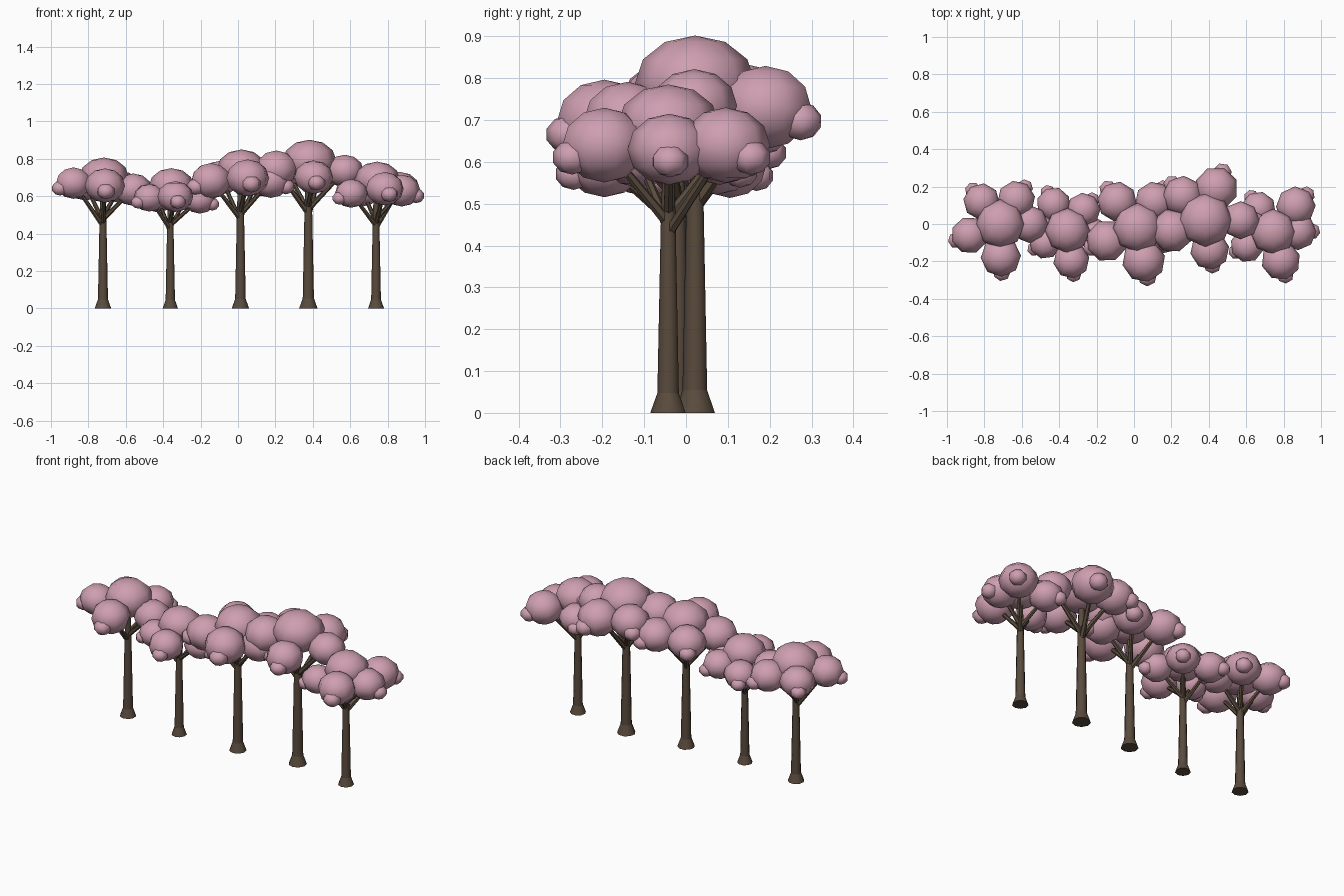
import bpy, bmesh, math
from mathutils import Matrix, Vector

if "Cube" in bpy.data.objects:
    bpy.data.objects.remove(bpy.data.objects["Cube"])


def material(name, rgb):
    m = bpy.data.materials.new(name)
    m.diffuse_color = (*rgb, 1)
    m.use_nodes = True
    m.node_tree.nodes["Principled BSDF"].inputs["Base Color"].default_value = m.diffuse_color
    return m


PINK = material("blossom pink", (0.62, 0.345, 0.435))
BARK = material("bark brown", (0.10, 0.069, 0.046))


def finish(bm, name, mat, angle):
    me = bpy.data.meshes.new(name)
    bm.normal_update()
    for f in bm.faces:
        f.smooth = True
    for e in bm.edges:
        e.smooth = e.calc_face_angle(0) < angle
    bm.to_mesh(me)
    bm.free()
    me.materials.append(mat)
    ob = bpy.data.objects.new(name, me)
    bpy.context.collection.objects.link(ob)


def blob(bm, centre, r, squash, seg=8, rings=6, turn=0.0):
    mat = (Matrix.Translation(centre) @ Matrix.Rotation(turn, 4, 'Z')
           @ Matrix.Diagonal((r, r, r * squash, 1)))
    bmesh.ops.create_uvsphere(bm, u_segments=seg, v_segments=rings, radius=1, matrix=mat)


def limb(bm, a, b, r1, r2, seg):
    a, b = Vector(a), Vector(b)
    d = b - a
    mat = Matrix.Translation((a + b) / 2) @ d.to_track_quat('Z', 'Y').to_matrix().to_4x4()
    bmesh.ops.create_cone(bm, cap_ends=True, segments=seg, radius1=r1, radius2=r2,
                          depth=d.length, matrix=mat)


# each tree: trunk x, y, top height, crown radius, then side clumps (x, y, z, radius)
TREES = [
    ((-0.722, 0.0, 0.807, 0.132),
     [(-0.88, -0.06, 0.67, 0.099), (-0.815, 0.12, 0.66, 0.098), (-0.63, 0.13, 0.65, 0.102),
      (-0.712, -0.175, 0.657, 0.108), (-0.56, 0.0, 0.635, 0.102)]),
    ((-0.362, -0.035, 0.75, 0.12),
     [(-0.43, 0.105, 0.592, 0.092), (-0.27, 0.075, 0.60, 0.092), (-0.335, -0.195, 0.598, 0.097),
      (-0.475, -0.10, 0.592, 0.087), (-0.205, -0.06, 0.582, 0.088)]),
    ((0.013, -0.02, 0.85, 0.132),
     [(-0.09, 0.12, 0.70, 0.107), (0.11, 0.12, 0.69, 0.107), (0.052, -0.195, 0.698, 0.116),
      (-0.145, -0.09, 0.682, 0.112), (0.175, -0.05, 0.682, 0.107)]),
    ((0.376, 0.022, 0.902, 0.144),
     [(0.44, 0.19, 0.73, 0.117), (0.26, 0.15, 0.74, 0.108), (0.405, -0.14, 0.702, 0.105),
      (0.205, -0.035, 0.745, 0.117), (0.57, 0.02, 0.735, 0.102)]),
    ((0.738, -0.042, 0.785, 0.122),
     [(0.865, 0.095, 0.64, 0.106), (0.785, -0.195, 0.64, 0.105), (0.875, -0.04, 0.63, 0.10),
      (0.605, -0.115, 0.615, 0.09), (0.665, 0.08, 0.625, 0.094)]),
]

for n, ((x, y, h, r), clumps) in enumerate(TREES, 1):
    # trunk with flared foot, plus branches reaching into each clump
    bm = bmesh.new()
    s = h / 0.83
    fork = 0.56 * h
    limb(bm, (x, y, 0), (x, y, 0.05 * s), 0.046 * s, 0.028 * s, 9)
    limb(bm, (x, y, 0.05 * s), (x, y, fork + 0.03), 0.028 * s, 0.019 * s, 9)
    limb(bm, (x, y, fork + 0.03), (x, y, h - r), 0.019 * s, 0.012 * s, 9)
    for i, (cx, cy, cz, cr) in enumerate(clumps):
        limb(bm, (x, y, fork - 0.01 + 0.012 * (i * 2 % 5)), (cx, cy, cz),
             0.014 * s, 0.009 * s, 6)
    finish(bm, f"trunk_{n}", BARK, math.radians(50))

    # blossom: flattened crown, side clumps and a small tip on each
    bm = bmesh.new()
    blob(bm, (x + 0.006, y, h - 0.79 * r), r, 0.79)
    for cx, cy, cz, cr in clumps:
        out = Vector((cx - x, cy - y, 0)).normalized()
        turn = math.atan2(out.y, out.x)
        blob(bm, (cx, cy, cz), cr, 0.85, turn=turn)
        tip = Vector((cx, cy, cz - 0.28 * cr)) + out * cr * 0.77
        blob(bm, tip, 0.46 * cr, 0.85, 7, 5, turn)
    finish(bm, f"blossom_{n}", PINK, math.radians(60))
